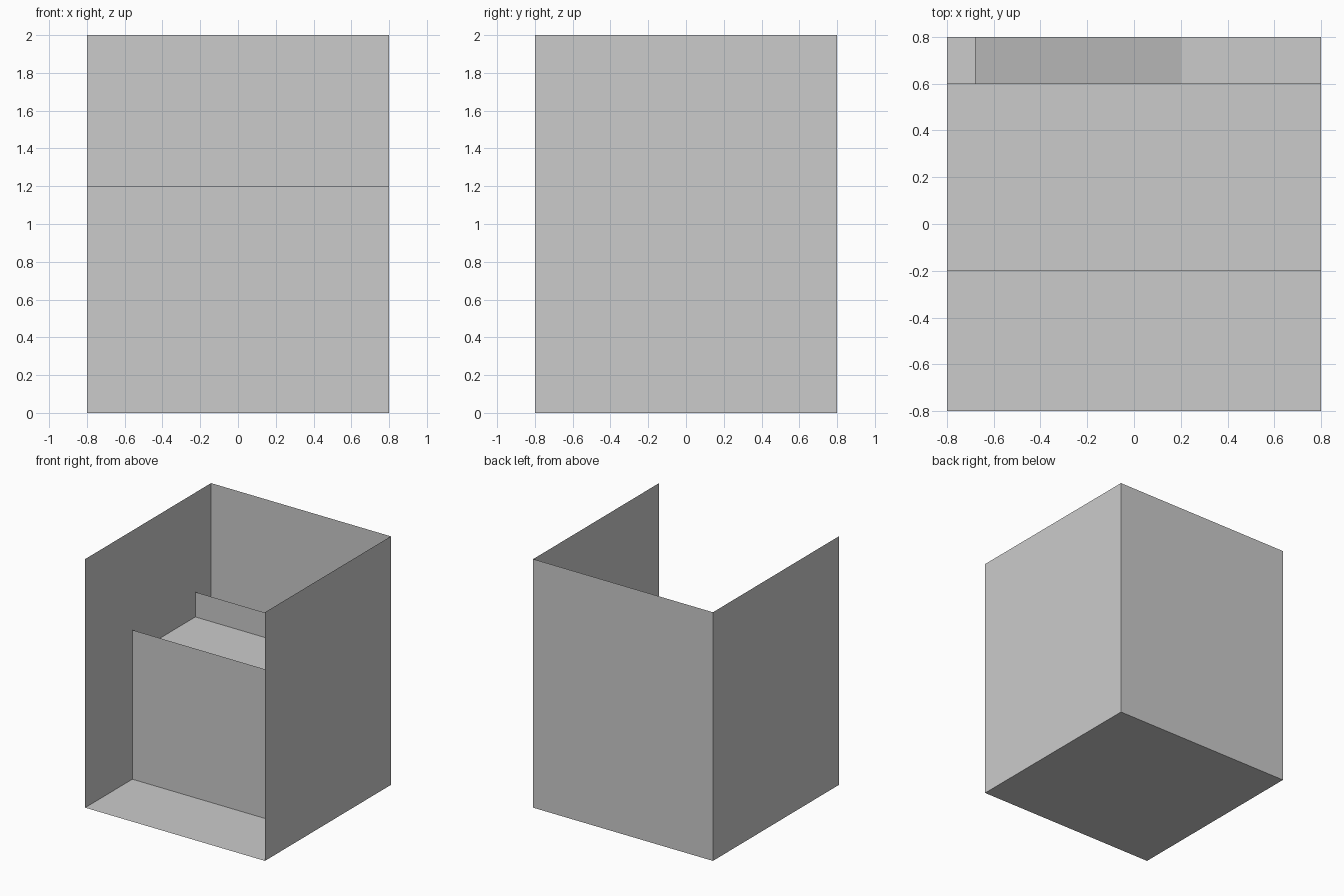
import bpy, bmesh, math
from mathutils import Vector

if "Cube" in bpy.data.objects:
    bpy.data.objects.remove(bpy.data.objects["Cube"])

W = 0.8   # half width and half depth
H = 2.0   # wall height


def panel(name, corner, u, v):
    """Flat single-sided sheet spanned by edge vectors u and v from a corner."""
    c, u, v = Vector(corner), Vector(u), Vector(v)
    bm = bmesh.new()
    bm.faces.new([bm.verts.new(p) for p in (c, c + u, c + u + v, c + v)])
    mesh = bpy.data.meshes.new(name)
    bm.to_mesh(mesh)
    bm.free()
    obj = bpy.data.objects.new(name, mesh)
    bpy.context.collection.objects.link(obj)
    return obj


across = (2 * W, 0, 0)

# Outer shell: floor, back and two sides, open at the front and top
panel("floor", (-W, -W, 0), across, (0, 2 * W, 0))
panel("back_wall", (W, W, 0), (-2 * W, 0, 0), (0, 0, H))
panel("left_wall", (-W, W, 0), (0, -2 * W, 0), (0, 0, H))
panel("right_wall", (W, -W, 0), (0, 2 * W, 0), (0, 0, H))

# Inner counter: front panel, recessed shelf and rear divider
panel("counter_front", (-W, -0.2, 0), across, (0, 0, 1.2))
panel("counter_shelf", (-W, -0.2, 1.0), across, (0, 0.8, 0))
panel("rear_divider", (-W, 0.6, 0), across, (0, 0, 1.2))

# Sloping sheet in the slot behind the divider
run = 0.88
drop = run * math.tan(math.radians(22.5))
panel("rear_ramp", (-0.68, 0.6, drop), (run, 0, -drop), (0, 0.2, 0))
